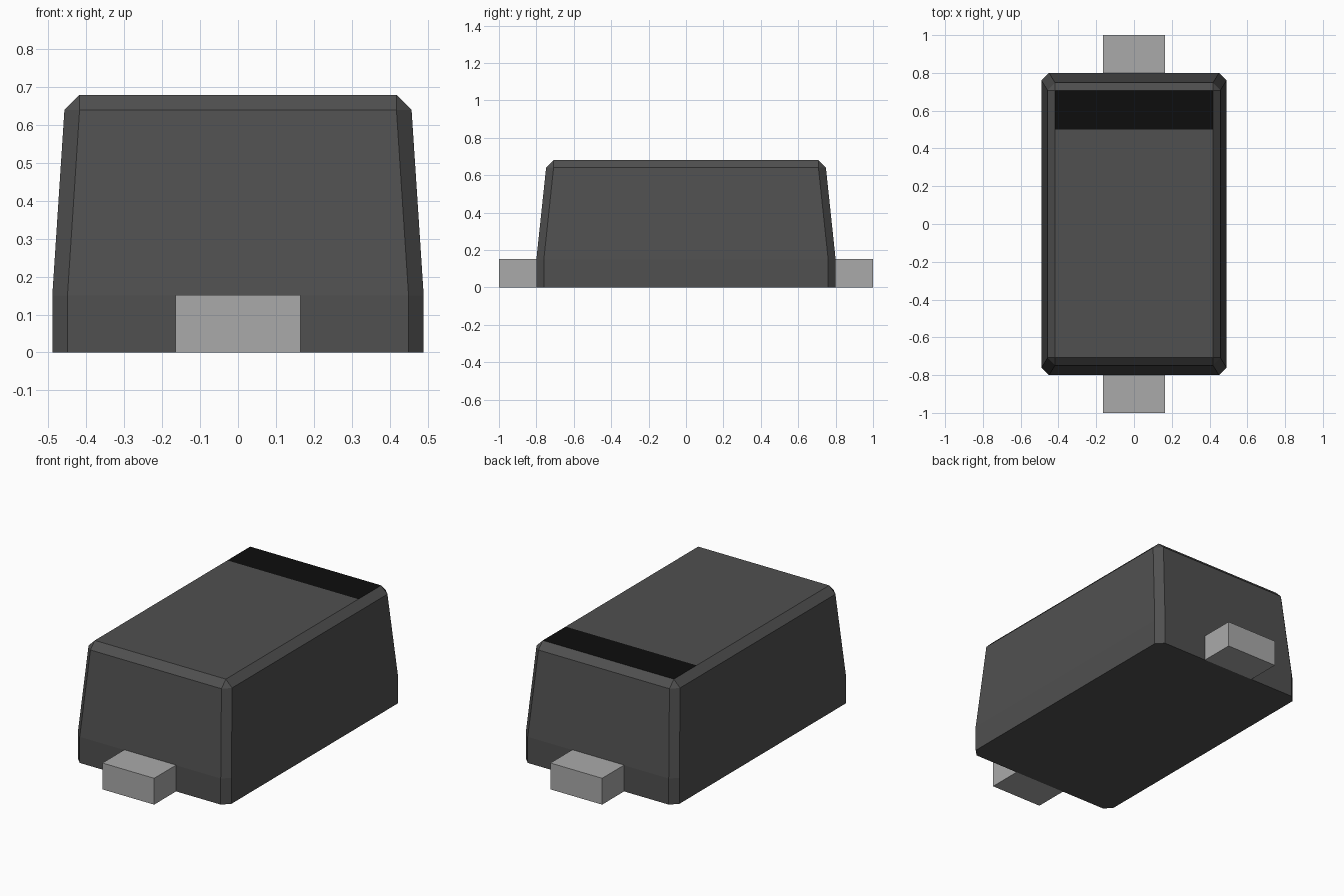
import bpy
import bmesh

cube = bpy.data.objects.get("Cube")
if cube:
    bpy.data.objects.remove(cube, do_unlink=True)


def material(name, value, rough=0.6):
    m = bpy.data.materials.new(name)
    m.use_nodes = True
    color = (value, value, value, 1)
    m.diffuse_color = color
    bsdf = m.node_tree.nodes["Principled BSDF"]
    bsdf.inputs["Base Color"].default_value = color
    bsdf.inputs["Roughness"].default_value = rough
    return m


def finish(name, bm, mats):
    bmesh.ops.recalc_face_normals(bm, faces=bm.faces)
    mesh = bpy.data.meshes.new(name)
    bm.to_mesh(mesh)
    bm.free()
    for m in mats:
        mesh.materials.append(m)
    obj = bpy.data.objects.new(name, mesh)
    bpy.context.collection.objects.link(obj)
    return obj


charcoal = material("charcoal plastic", 0.08)
black = material("black marking", 0.004)
grey = material("grey metal", 0.40)


# Rectangle with chamfered corners at height z
def section(bm, hx, hy, z, c=0.04):
    pts = [(hx, -hy + c), (hx, hy - c), (hx - c, hy), (-hx + c, hy),
           (-hx, hy - c), (-hx, -hy + c), (-hx + c, -hy), (hx - c, -hy)]
    return [bm.verts.new((x, y, z)) for x, y in pts]


# Body: straight foot, tapered walls, bevelled top rim
bm = bmesh.new()
rings = [section(bm, 0.49, 0.80, 0.0), section(bm, 0.49, 0.80, 0.15),
         section(bm, 0.458, 0.748, 0.64)]
bm.faces.new(rings[0])
for low, high in zip(rings, rings[1:]):
    for i in range(8):
        j = (i + 1) % 8
        bm.faces.new((low[i], low[j], high[j], high[i]))

# Sharp-cornered top joined to the rim by sloped strips and corner triangles
tx, ty, tz = 0.418, 0.708, 0.68
top = [bm.verts.new((x, y, tz)) for x, y in
       [(tx, -ty), (tx, ty), (-tx, ty), (-tx, -ty)]]
rim = rings[-1]
for k in range(4):
    a, b, c = rim[2 * k], rim[2 * k + 1], rim[(2 * k + 2) % 8]
    bm.faces.new((a, b, top[(k + 1) % 4], top[k]))
    bm.faces.new((b, c, top[(k + 1) % 4]))
top_face = bm.faces.new(top)

# Cut the top face to mark the polarity band at the back
bmesh.ops.bisect_plane(bm, geom=[top_face] + list(top_face.edges),
                       plane_co=(0, 0.5, 0), plane_no=(0, 1, 0))
for f in bm.faces:
    centre = f.calc_center_median()
    if centre.z > tz - 0.001 and centre.y > 0.5:
        f.material_index = 1
finish("body", bm, [charcoal, black])

# Terminals at both ends
for name, side in (("front_terminal", -1), ("back_terminal", 1)):
    bm = bmesh.new()
    bmesh.ops.create_cube(bm, size=1)
    for v in bm.verts:
        v.co = (v.co.x * 0.33, v.co.y * 0.20 + side * 0.90, v.co.z * 0.152 + 0.076)
    finish(name, bm, [grey])
